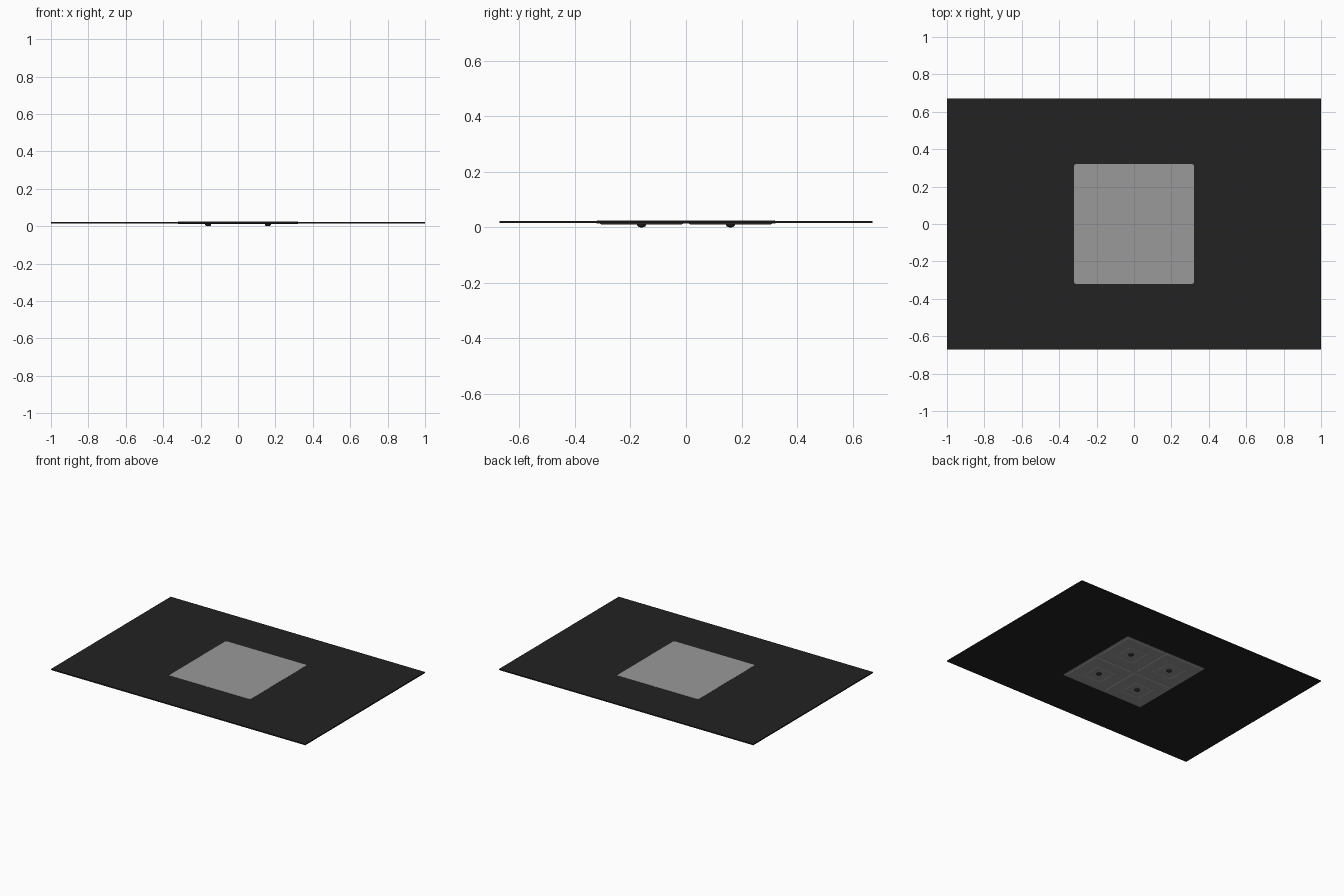
import bpy, bmesh, math

if "Cube" in bpy.data.objects:
    bpy.data.objects.remove(bpy.data.objects["Cube"])

Z0, Z1 = 0.015, 0.0245      # underside and top of the board
HX, HY, HP = 1.0, 0.672, 0.32


def material(name, v):
    m = bpy.data.materials.new(name)
    m.diffuse_color = (v, v, v, 1)
    m.use_nodes = True
    m.node_tree.nodes["Principled BSDF"].inputs["Base Color"].default_value = m.diffuse_color
    return m


black = material("black", 0.016)
grey = material("grey", 0.32)


def finish(bm, name, mat):
    bmesh.ops.recalc_face_normals(bm, faces=bm.faces)
    me = bpy.data.meshes.new(name)
    bm.to_mesh(me)
    bm.free()
    ob = bpy.data.objects.new(name, me)
    me.materials.append(mat)
    bpy.context.collection.objects.link(ob)
    return ob


def square(half, r, cx=0, cy=0, n=4):
    """Rounded square outline."""
    pts = []
    for k in range(4):
        a0 = k * math.pi / 2
        sx, sy = [(1, 1), (-1, 1), (-1, -1), (1, -1)][k]
        for i in range(n + 1):
            a = a0 + i * math.pi / 2 / n
            pts.append((cx + sx * (half - r) + r * math.cos(a),
                        cy + sy * (half - r) + r * math.sin(a)))
    return pts


def loft(bm, rings, cap_start=False, cap_end=False):
    loops = [[bm.verts.new((x, y, z)) for x, y in pts] for pts, z in rings]
    n = len(loops[0])
    for a, b in zip(loops, loops[1:]):
        for i in range(n):
            j = (i + 1) % n
            bm.faces.new((a[i], a[j], b[j], b[i]))
    if cap_start:
        bm.faces.new(loops[0])
    if cap_end:
        bm.faces.new(loops[-1])


# Large black board
bm = bmesh.new()
bmesh.ops.create_cube(bm, size=1)
for v in bm.verts:
    v.co = (v.co.x * 2 * HX, v.co.y * 2 * HY, Z0 if v.co.z < 0 else Z1 - 0.001)
finish(bm, "board", black)

# Grey plate on top
bm = bmesh.new()
loft(bm, [(square(HP, 0.01), Z1 - 0.003), (square(HP, 0.01), Z1)], True, True)
finish(bm, "top_plate", grey)

# Grey base plate below
bm = bmesh.new()
loft(bm, [(square(HP + 0.003, 0.01), Z0 + 0.002), (square(HP + 0.003, 0.01), Z0 - 0.001),
          (square(HP, 0.008), Z0 - 0.002)], True, True)
finish(bm, "base_plate", grey)

# Four raised tiles with a stepped centre, each holding a black foot
for i, (sx, sy) in enumerate([(1, 1), (-1, 1), (-1, -1), (1, -1)]):
    cx, cy = sx * 0.16, sy * 0.16
    bm = bmesh.new()
    zb = Z0 - 0.002
    loft(bm, [(square(0.152, 0.008, cx, cy), zb + 0.001),
              (square(0.146, 0.008, cx, cy), zb - 0.002),
              (square(0.080, 0.008, cx, cy), zb - 0.002),
              (square(0.076, 0.008, cx, cy), zb - 0.0005),
              (square(0.060, 0.006, cx, cy), zb - 0.0005),
              (square(0.056, 0.006, cx, cy), zb - 0.002)], True, True)
    finish(bm, f"tile_{i + 1}", grey)

    bm = bmesh.new()
    rings = []
    for r, z in [(0.017, zb), (0.0165, 0.0085), (0.014, 0.004), (0.009, 0.001), (0.004, 0)]:
        rings.append(([(cx + r * math.cos(a * math.tau / 16), cy + r * math.sin(a * math.tau / 16))
                       for a in range(16)], z))
    loft(bm, rings, True, True)
    finish(bm, f"foot_{i + 1}", black)
